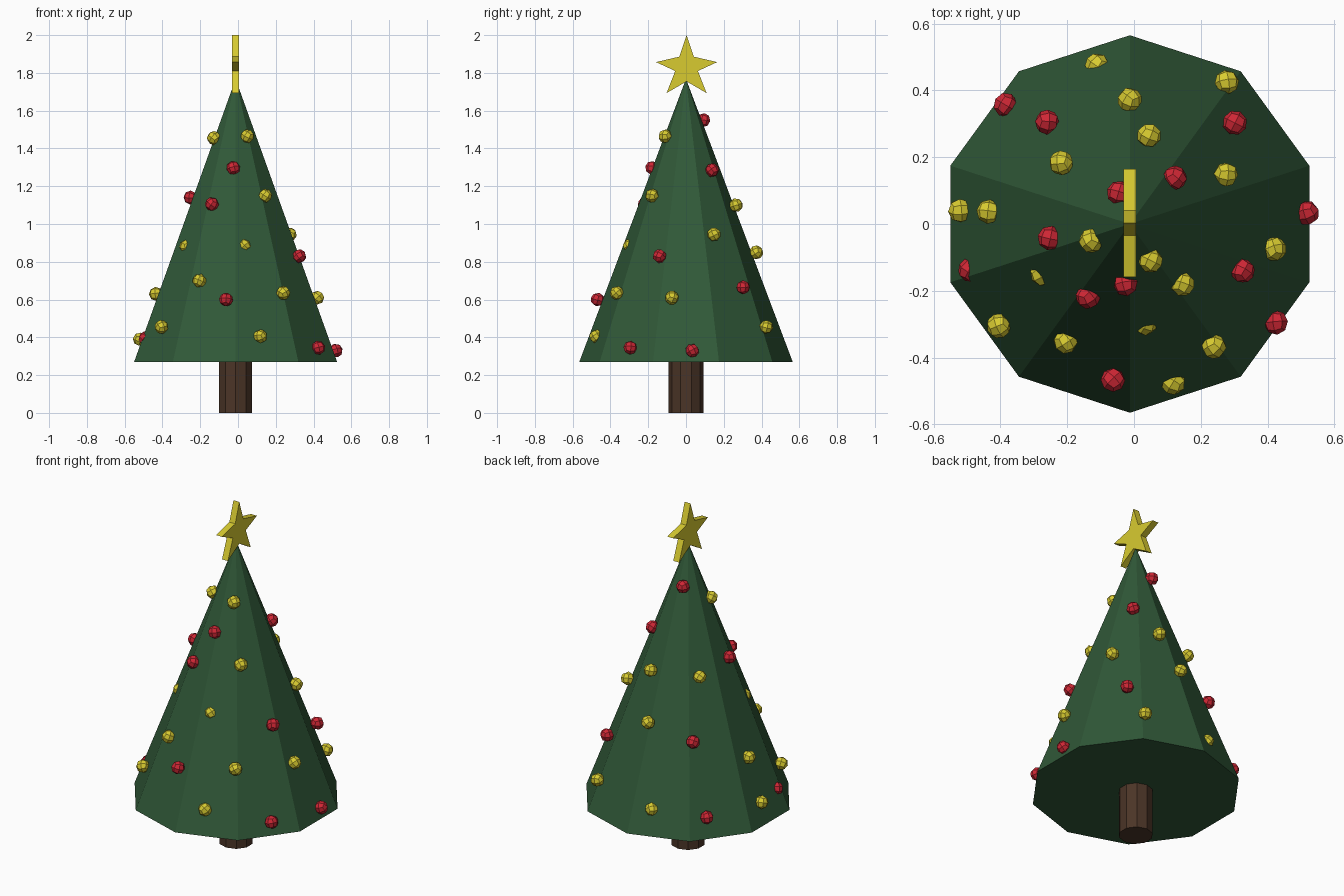
import bpy, bmesh, math, random
from mathutils import Vector, Matrix, Euler

if "Cube" in bpy.data.objects:
    bpy.data.objects.remove(bpy.data.objects["Cube"])

random.seed(4)
CX = -0.0125


def material(name, rgb):
    m = bpy.data.materials.new(name)
    m.diffuse_color = (*rgb, 1)
    m.use_nodes = True
    m.node_tree.nodes["Principled BSDF"].inputs["Base Color"].default_value = m.diffuse_color
    return m


GREEN = material("needle_green", (0.03, 0.10, 0.04))
BROWN = material("bark_brown", (0.07, 0.035, 0.02))
YELLOW = material("yellow", (0.69, 0.60, 0.03))
RED = material("red", (0.62, 0.02, 0.035))


def make_object(name, bm, mat):
    bmesh.ops.recalc_face_normals(bm, faces=bm.faces[:])
    me = bpy.data.meshes.new(name)
    bm.to_mesh(me)
    bm.free()
    me.materials.append(mat)
    ob = bpy.data.objects.new(name, me)
    bpy.context.collection.objects.link(ob)
    return ob


def ten_sided(name, r_bottom, r_top, z0, z1, mat):
    # ten-sided cone or post with a corner facing +y
    bm = bmesh.new()
    bmesh.ops.create_cone(bm, cap_ends=True, segments=10, radius1=r_bottom,
                          radius2=r_top, depth=z1 - z0)
    bmesh.ops.remove_doubles(bm, verts=bm.verts[:], dist=1e-5)
    best = max(bm.verts, key=lambda v: v.co.x * v.co.x + v.co.y * v.co.y)
    turn = math.pi / 2 - math.atan2(best.co.y, best.co.x)
    bmesh.ops.rotate(bm, verts=bm.verts[:], matrix=Matrix.Rotation(turn, 3, 'Z'))
    bmesh.ops.translate(bm, verts=bm.verts[:], vec=(CX, 0, (z0 + z1) / 2))
    return make_object(name, bm, mat)


# trunk and foliage
ten_sided("trunk", 0.092, 0.092, 0.0, 0.29, BROWN)
ten_sided("foliage", 0.565, 0.0, 0.27, 1.768, GREEN)

# star on the top, outlined in the y-z plane
half = [(0.038, 1.886), (0.162, 1.857), (0.060, 1.81), (0.106, 1.693)]
outline = [(0, 2.0)] + half + [(0, 1.755)] + [(-y, z) for y, z in reversed(half)]
bm = bmesh.new()
face = bm.faces.new([bm.verts.new((CX - 0.019, y + 0.003, z)) for y, z in outline])
ext = bmesh.ops.extrude_face_region(bm, geom=[face], use_keep_orig=True)
bmesh.ops.translate(bm, vec=(0.038, 0, 0),
                    verts=[g for g in ext["geom"] if isinstance(g, bmesh.types.BMVert)])
make_object("star", bm, YELLOW)


# one faceted ball: a cube split once and rounded
bm = bmesh.new()
bmesh.ops.create_cube(bm, size=2)
bmesh.ops.subdivide_edges(bm, edges=bm.edges[:], cuts=1, use_grid_fill=True)
for v in bm.verts:
    v.co.normalize()
ball = bpy.data.meshes.new("ball_template")
bm.to_mesh(ball)
bm.free()


def baubles(name, centres, mat, r=0.037):
    bm = bmesh.new()
    for c in centres:
        bm.from_mesh(ball)
        turn = Euler([random.uniform(0, 6.28) for _ in range(3)]).to_matrix()
        for v in bm.verts[:][-len(ball.vertices):]:
            v.co = Vector(c) + turn @ v.co * r
    return make_object(name, bm, mat)


# baubles over the foliage
baubles("yellow_baubles", [
    (-0.11, 0.475, 0.405), (-0.013, 0.372, 0.85), (0.045, 0.265, 1.10),
    (0.278, 0.425, 0.455), (-0.218, 0.183, 1.10), (0.275, 0.148, 0.945),
    (-0.52, 0.04, 0.39), (-0.435, 0.037, 0.63), (-0.128, -0.05, 1.455),
    (0.05, -0.11, 1.465), (0.145, -0.18, 1.15), (0.42, -0.075, 0.61),
    (0.24, -0.367, 0.635), (0.118, -0.475, 0.405), (0.033, -0.297, 0.885),
    (-0.205, -0.352, 0.70), (-0.405, -0.305, 0.455), (-0.274, -0.15, 0.88),
], YELLOW)
baubles("red_baubles", [
    (-0.385, 0.357, 0.385), (-0.26, 0.305, 0.775), (0.302, 0.303, 0.665),
    (0.122, 0.138, 1.285), (-0.045, 0.093, 1.55), (-0.252, -0.042, 1.14),
    (0.518, 0.033, 0.33), (0.325, -0.14, 0.83), (0.425, -0.295, 0.345),
    (-0.025, -0.18, 1.297), (-0.138, -0.218, 1.105), (-0.063, -0.467, 0.60),
    (-0.49, -0.138, 0.395),
], RED)
bpy.data.meshes.remove(ball)
